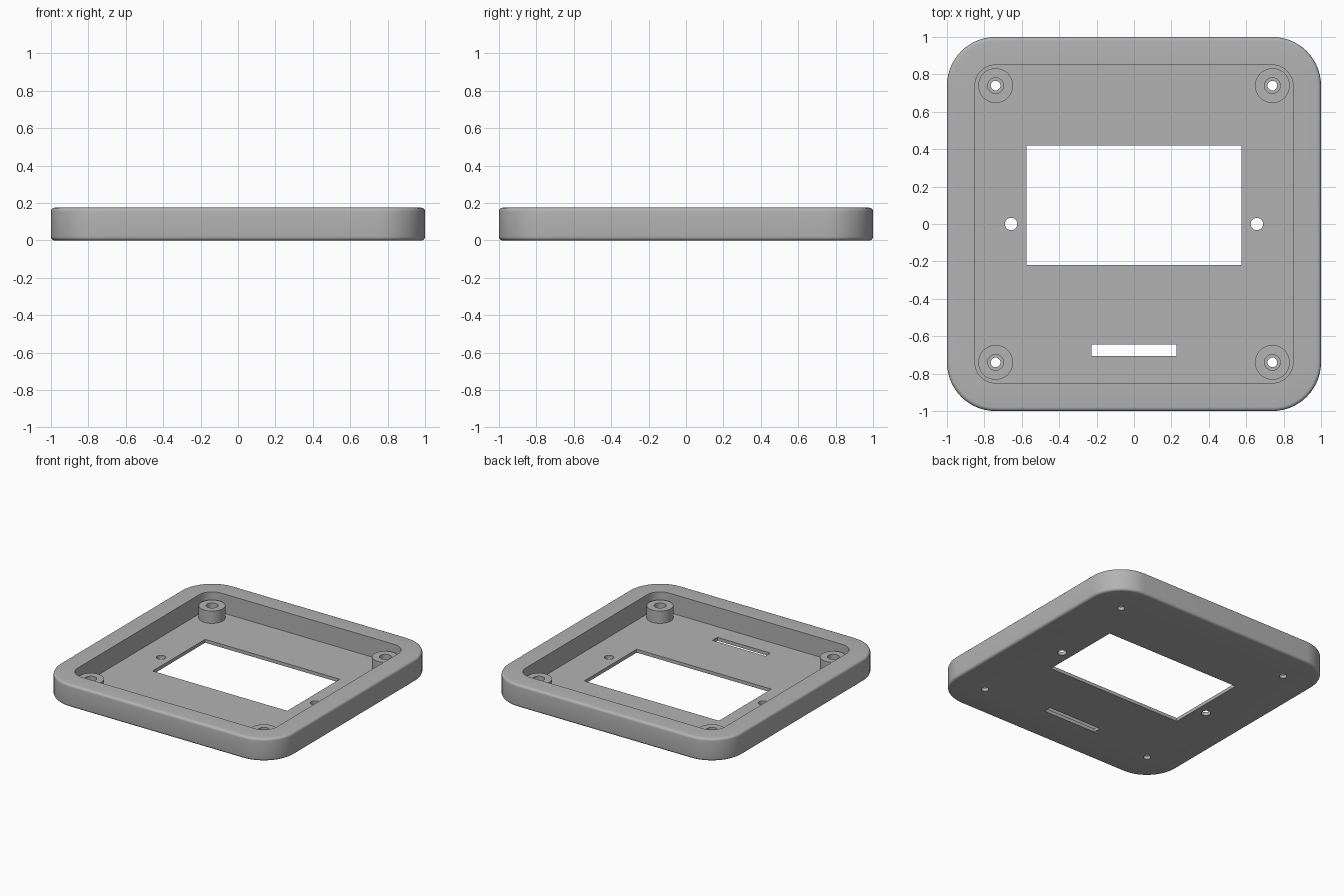
import bpy, bmesh, math

if "Cube" in bpy.data.objects:
    bpy.data.objects.remove(bpy.data.objects["Cube"])

HEIGHT, FLOOR = 0.175, 0.026
FILLET = 0.02
BOSS = 0.74

grey = bpy.data.materials.new("plain grey")
grey.diffuse_color = (0.45, 0.45, 0.45, 1)
grey.use_nodes = True
grey.node_tree.nodes["Principled BSDF"].inputs["Base Color"].default_value = grey.diffuse_color


def rounded_square(half, radius, z, steps=14):
    """Counter-clockwise outline of a square with round corners."""
    pts = []
    for k, (sx, sy) in enumerate([(1, 1), (-1, 1), (-1, -1), (1, -1)]):
        for i in range(steps + 1):
            a = math.pi / 2 * (k + i / steps)
            pts.append((sx * (half - radius) + radius * math.cos(a),
                        sy * (half - radius) + radius * math.sin(a), z))
    return pts


def circle(radius, z, cx=0, cy=0, n=40):
    return [(cx + radius * math.cos(2 * math.pi * i / n),
             cy + radius * math.sin(2 * math.pi * i / n), z) for i in range(n)]


def rectangle(x0, x1, y0, y1, z):
    return [(x0, y0, z), (x1, y0, z), (x1, y1, z), (x0, y1, z)]


def loft(bm, outlines, close=False):
    """Skin a stack of outlines, capped at both ends or closed on itself."""
    rings = [[bm.verts.new(p) for p in o] for o in outlines]
    pairs = list(zip(rings, rings[1:]))
    if close:
        pairs.append((rings[-1], rings[0]))
    else:
        bm.faces.new(rings[0][::-1])
        bm.faces.new(rings[-1])
    for a, b in pairs:
        for i in range(len(a)):
            j = (i + 1) % len(a)
            bm.faces.new((a[i], a[j], b[j], b[i]))


def make(name, bm):
    bmesh.ops.recalc_face_normals(bm, faces=bm.faces)
    mesh = bpy.data.meshes.new(name)
    bm.to_mesh(mesh)
    bm.free()
    mesh.materials.append(grey)
    obj = bpy.data.objects.new(name, mesh)
    bpy.context.collection.objects.link(obj)
    return obj


def select(obj):
    bpy.ops.object.select_all(action='DESELECT')
    obj.select_set(True)
    bpy.context.view_layer.objects.active = obj


# tray: filleted outer wall, flat rim, straight inner wall and floor
outer = []
for centre_z, start in [(FILLET, -90), (HEIGHT - FILLET, 0)]:
    for i in range(6):
        a = math.radians(start + 18 * i)
        inset = FILLET * (1 - math.cos(a))
        outer.append(rounded_square(1 - inset, 0.26 - inset,
                                    centre_z + FILLET * math.sin(a)))
bm = bmesh.new()
loft(bm, outer + [rounded_square(0.85, 0.11, HEIGHT),
                  rounded_square(0.85, 0.11, FLOOR)])
tray = make("tray", bm)

# openings through the floor: window, slot, side holes and screw holes
bm = bmesh.new()
lo, hi = -0.1, 0.1
loft(bm, [rectangle(-0.575, 0.575, -0.22, 0.42, z) for z in (lo, hi)])
loft(bm, [rectangle(-0.228, 0.226, -0.705, -0.645, z) for z in (lo, hi)])
for s in (-1, 1):
    loft(bm, [circle(0.033, z, s * 0.657, 0) for z in (lo, hi)])
    for t in (-1, 1):
        loft(bm, [circle(0.026, z, s * BOSS, t * BOSS, 24) for z in (lo, hi)])
cutter = make("floor_openings", bm)
cutter.hide_render = True
cut = tray.modifiers.new("openings", 'BOOLEAN')
cut.operation, cut.solver, cut.object = 'DIFFERENCE', 'EXACT', cutter
select(tray)
bpy.ops.object.modifier_apply(modifier=cut.name)
bpy.data.objects.remove(cutter)
bpy.ops.object.shade_smooth_by_angle(angle=math.radians(30))

# hollow screw bosses in the four corners
for side, s in (("left", -1), ("right", 1)):
    for end, t in (("front", -1), ("back", 1)):
        bm = bmesh.new()
        top = FLOOR + 0.095
        loft(bm, [circle(0.093, FLOOR), circle(0.093, top),
                  circle(0.042, top), circle(0.042, FLOOR)], close=True)
        boss = make(f"screw_boss_{end}_{side}", bm)
        boss.location = (s * BOSS, t * BOSS, 0)
        select(boss)
        bpy.ops.object.shade_smooth_by_angle(angle=math.radians(30))
